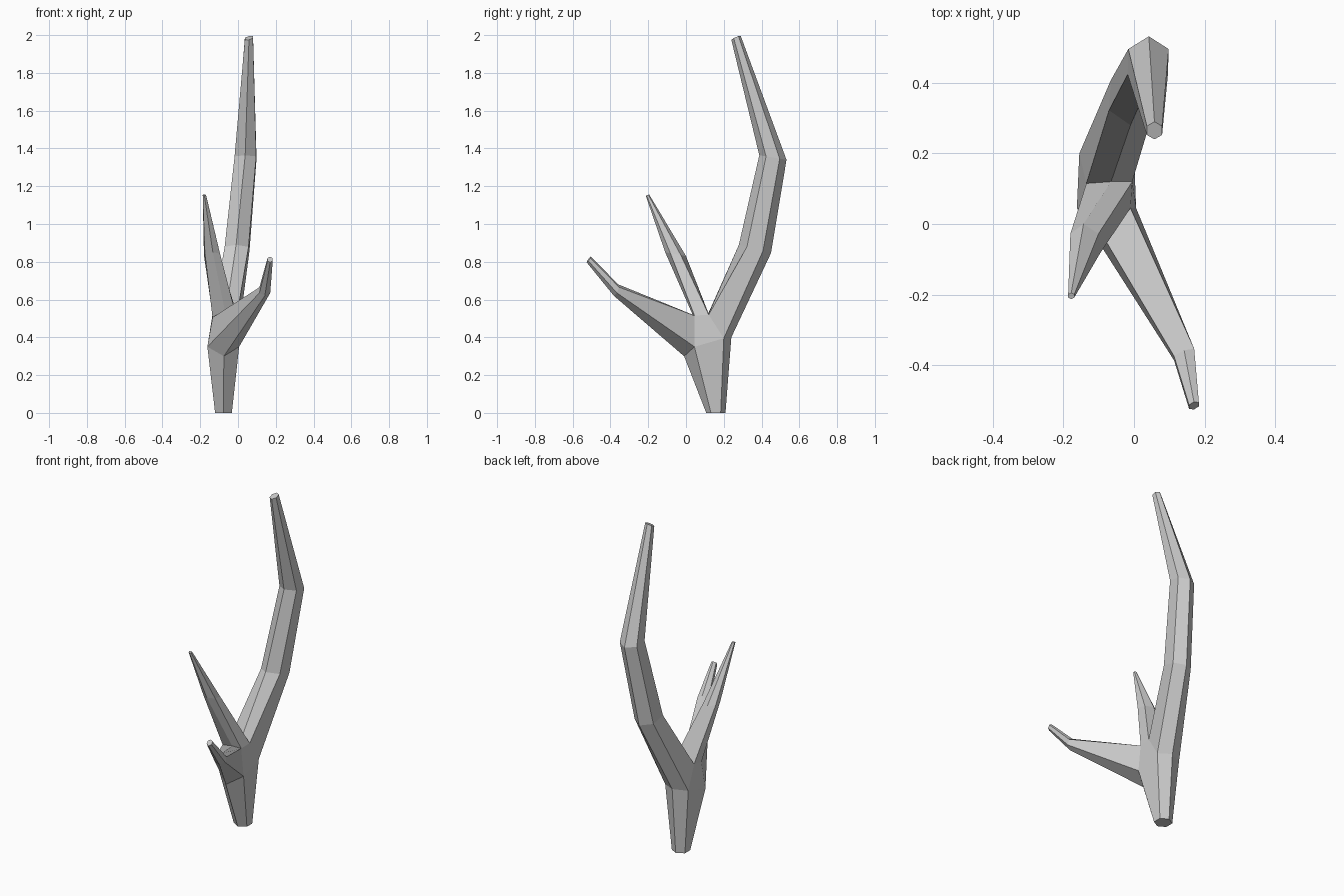
import bpy, bmesh
from math import cos, sin, radians
from mathutils import Vector

if "Cube" in bpy.data.objects:
    bpy.data.objects.remove(bpy.data.objects["Cube"])

bm = bmesh.new()


def ring(c, u, v):
    """Hexagon around c, spanned by half-axes u and v, starting at -v."""
    c, u, v = Vector(c), Vector(u), Vector(v)
    return [bm.verts.new(c + u * cos(radians(a)) + v * sin(radians(a)))
            for a in range(-90, 270, 60)]


def limb(start, *sections):
    """Loft from a junction loop through hexagons and cap the end."""
    loop = start
    for s in sections:
        nxt = ring(*s)
        for i in range(6):
            j = (i + 1) % 6
            bm.faces.new((loop[i], loop[j], nxt[j], nxt[i]))
        loop = nxt
    bm.faces.new(loop)


# fork: trunk ring, then the front and back saddles between the branches
front, rf, rb, back, lb, lf = [bm.verts.new(p) for p in (
    (-.075, -.01, .30), (.006, .045, .35), (.0, .20, .395),
    (-.075, .24, .40), (-.155, .20, .395), (-.162, .045, .35))]
sr1, sm1, sl1 = [bm.verts.new(p) for p in (
    (-.01, .045, .515), (-.065, .035, .52), (-.135, .045, .505))]
sr2, sm2, sl2 = [bm.verts.new(p) for p in (
    (-.005, .12, .52), (-.065, .12, .525), (-.135, .115, .52))]
bm.faces.new((rf, rb, sr2, sr1))
bm.faces.new((lb, lf, sl1, sl2))

# trunk down to the ground
limb([front, rf, rb, back, lb, lf],
     ((-.077, .158, 0), (.051, 0, 0), (0, .051, 0)))

# main beam
limb([sm2, sr2, rb, back, lb, sl2],
     ((-.005, .365, .868), (.073, 0, .0), (.005, .085, -.022)),
     ((.04, .46, 1.352), (.066, 0, 0), (.002, .072, -.012)),
     ((.058, .265, 1.985), (.025, 0, .005), (0, .025, .01)))

# front tine
limb([front, rf, sr1, sm1, sl1, lf],
     ((.142, -.37, .65), (.033, .012, 0), (0, .012, .03)),
     ((.17, -.515, .812), (.016, .004, 0), (0, .011, .015)))

# middle tine
limb([sm1, sr1, sr2, sm2, sl2, sl1],
     ((-.138, -.055, .84), (.046, 0, 0), (-.005, .055, -.01)),
     ((-.178, -.204, 1.153), (.01, 0, 0), (0, .009, .003)))

bmesh.ops.recalc_face_normals(bm, faces=bm.faces)
mesh = bpy.data.meshes.new("antler")
bm.to_mesh(mesh)
bm.free()
bpy.context.collection.objects.link(bpy.data.objects.new("antler", mesh))
